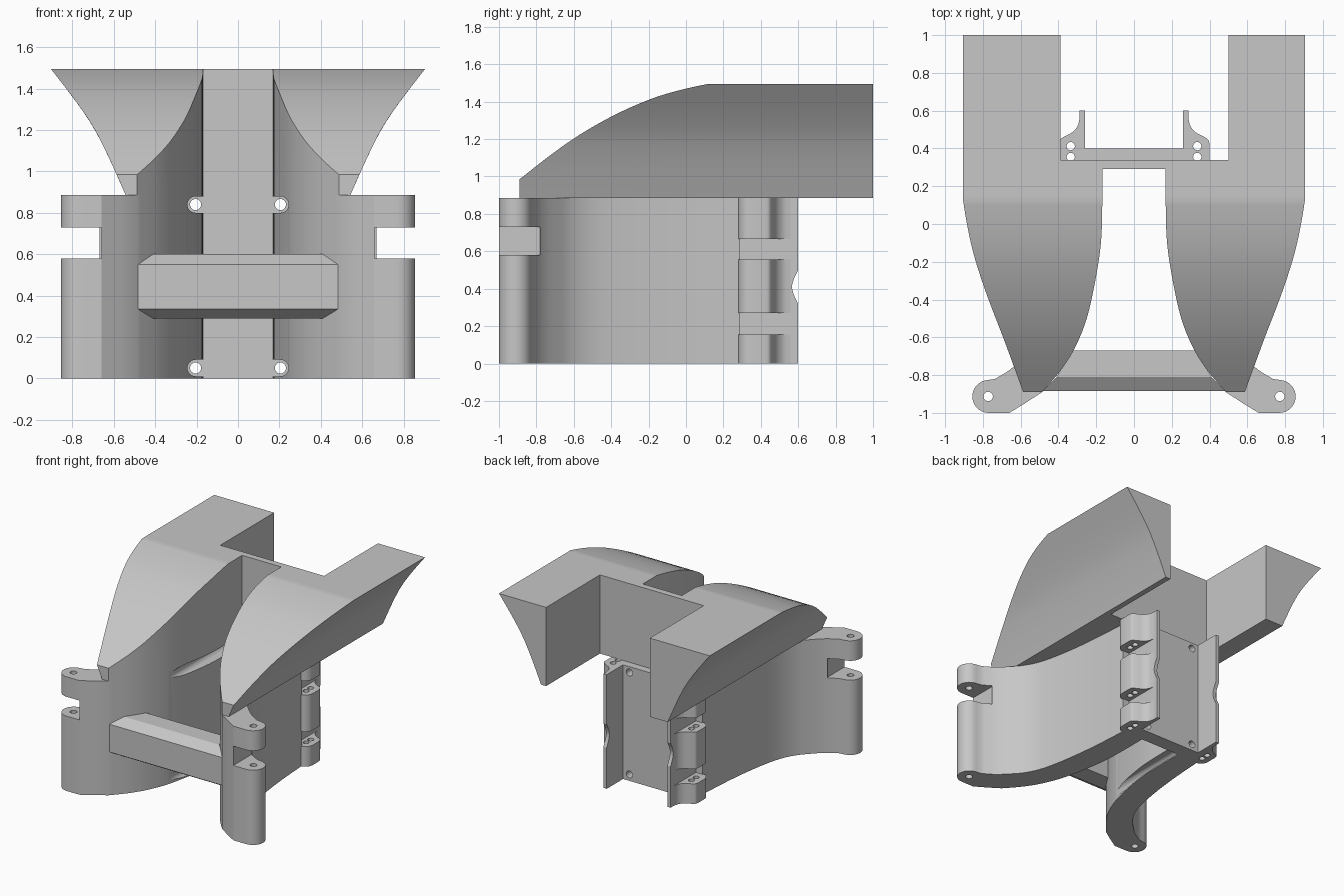
import bpy, bmesh, math
from mathutils import Vector

if "Cube" in bpy.data.objects:
    bpy.data.objects.remove(bpy.data.objects["Cube"])

grey = bpy.data.materials.new("plain_grey")
grey.diffuse_color = (0.57, 0.57, 0.57, 1)
grey.use_nodes = True
grey.node_tree.nodes["Principled BSDF"].inputs["Base Color"].default_value = grey.diffuse_color
H = 0.885   # height of the lower body
TOP = 1.495


def make(name, bm, smooth=True):
    bmesh.ops.remove_doubles(bm, verts=bm.verts, dist=1e-5)
    bmesh.ops.dissolve_degenerate(bm, edges=bm.edges, dist=1e-5)
    bmesh.ops.recalc_face_normals(bm, faces=bm.faces)
    me = bpy.data.meshes.new(name)
    bm.to_mesh(me)
    bm.free()
    me.materials.append(grey)
    ob = bpy.data.objects.new(name, me)
    bpy.context.collection.objects.link(ob)
    if smooth:
        shade(ob)
    return ob


def shade(ob):
    bpy.ops.object.select_all(action='DESELECT')
    ob.select_set(True)
    bpy.context.view_layer.objects.active = ob
    bpy.ops.object.shade_smooth_by_angle(angle=math.radians(25))


def add_prism(bm, pts, a, b, axis):
    """Extrude a 2D outline from a to b along an axis."""
    place = {'x': lambda p, t: (t, p[0], p[1]),
             'y': lambda p, t: (p[0], t, p[1]),
             'z': lambda p, t: (p[0], p[1], t)}[axis]
    lo = [bm.verts.new(place(p, a)) for p in pts]
    hi = [bm.verts.new(place(p, b)) for p in pts]
    n = len(pts)
    bm.faces.new(lo)
    bm.faces.new(hi[::-1])
    for i in range(n):
        bm.faces.new((lo[i], hi[i], hi[(i + 1) % n], lo[(i + 1) % n]))


def prism(name, pts, a, b, axis):
    bm = bmesh.new()
    add_prism(bm, pts, a, b, axis)
    return make(name, bm)


def rect(x0, x1, y0, y1):
    return [(x0, y0), (x1, y0), (x1, y1), (x0, y1)]


def arc(cx, cy, r, a0, a1, n):
    return [(cx + r * math.cos(math.radians(a0 + (a1 - a0) * i / n)),
             cy + r * math.sin(math.radians(a0 + (a1 - a0) * i / n))) for i in range(n + 1)]


def circle(cx, cy, r, n=20):
    return arc(cx, cy, r, 0, 360, n)[:-1]


def flip(pts, s):
    return [(s * x, y) for x, y in pts]


def spline(pts, k=4):
    """Smooth curve through the points."""
    p = [Vector(q) for q in pts]
    p = [2 * p[0] - p[1]] + p + [2 * p[-1] - p[-2]]
    out = []
    for a, b, c, d in zip(p, p[1:], p[2:], p[3:]):
        for i in range(k):
            t = i / k
            out.append(tuple(0.5 * (2 * b + (c - a) * t + (2 * a - 5 * b + 4 * c - d) * t * t
                                    + (3 * b - a - 3 * c + d) * t ** 3)))
    return out + [tuple(pts[-1])]


def lookup(curve, t):
    if t <= curve[0][0]:
        return curve[0][1]
    for (a, u), (b, v) in zip(curve, curve[1:]):
        if t <= b:
            return u + (v - u) * (t - a) / (b - a)
    return curve[-1][1]


def cut(ob, shapes):
    """Subtract prisms given as (outline, a, b, axis)."""
    bm = bmesh.new()
    for s in shapes:
        add_prism(bm, *s)
    cutter = make("cutter", bm, False)
    mod = ob.modifiers.new("cut", 'BOOLEAN')
    mod.object, mod.operation, mod.solver = cutter, 'DIFFERENCE', 'EXACT'
    bpy.context.view_layer.objects.active = ob
    bpy.ops.object.modifier_apply(modifier="cut")
    bpy.data.objects.remove(cutter)
    shade(ob)


# Shared curves: inner side in plan (y, x), wing top (y, z), wing flank (z, x)
inner = spline([(-0.89, 0.487), (-0.82, 0.425), (-0.75, 0.37), (-0.65, 0.31), (-0.5, 0.25),
                (-0.3, 0.205), (-0.1, 0.175), (0.1, 0.168), (0.29, 0.168)])
crest = spline([(-0.89, 0.985), (-0.75, 1.095), (-0.6, 1.203), (-0.45, 1.293), (-0.3, 1.368),
                (-0.15, 1.428), (0, 1.47), (0.12, TOP)])
flank = spline([(H, 0.543), (0.985, 0.587), (1.1, 0.64), (1.22, 0.703), (1.35, 0.792), (TOP, 0.904)])
# Outer side of the wall in plan (x, y)
outer = spline([(0.345, 0.29), (0.365, 0), (0.395, -0.25), (0.44, -0.47), (0.50, -0.605),
                (0.58, -0.70), (0.655, -0.77), (0.735, -0.82)])
SCREW_Z = (0.05, 0.84)

for s, side, arm_x in ((-1, "left", 0.39), (1, "right", 0.5)):
    # Curved side wall with hinge knuckle
    plan = ([(x, y) for y, x in reversed(inner)] + [(0.57, -0.945), (0.66, -1.0)]
            + arc(0.769, -0.913, 0.087, -90, 85, 14) + outer[::-1])
    wall = prism(side + "_wall", flip(plan, s), 0, H, 'z')
    bores = [(flip(circle(0.772, -0.913, 0.025), s), -0.1, 1.0, 'z')]
    # Screw channels along the inner side
    for z in SCREW_Z:
        slot = [(0.1, z - 0.04)] + arc(0.205, z, 0.04, -90, 90, 12) + [(0.1, z + 0.04)]
        bores.append((flip(slot, s), -1.1, 0.32, 'y'))
    cut(wall, [(flip(rect(0.66, 0.95, -1.1, -0.78), s), 0.58, 0.73, 'z')])
    cut(wall, bores)

    # Upper wing with its rear arm
    bm = bmesh.new()
    ys = [y for y, _ in inner] + [0.12, 0.34]
    stations = [(y, lookup(inner, y)) for y in sorted(ys)] + [(0.34, arm_x), (1.0, arm_x)]
    rings = []
    for y, xi in stations:
        zt = lookup(crest, y)
        ring = [(xi, H), (xi, zt)]
        for i in range(11):
            z = zt + (H - zt) * i / 10
            ring.append((lookup(flank, z), z))
        rings.append([bm.verts.new((s * x, y, z)) for x, z in ring])
    n = len(rings[0])
    for a, b in zip(rings, rings[1:]):
        for i in range(n):
            j = (i + 1) % n
            bm.faces.new((a[i], a[j], b[j], b[i]))
    bm.faces.new(rings[0])
    bm.faces.new(rings[-1])
    make(side + "_wing", bm)

    # Rear fin with a rounded notch in its edge
    notch = spline([(0.6, 0.32), (0.578, 0.365), (0.567, 0.41), (0.578, 0.455), (0.6, 0.50)])
    fin = [(0.40, 0), (0.6, 0)] + notch + [(0.6, H), (0.40, H)]
    prism(side + "_fin", fin, s * 0.26, s * 0.288, 'x')

    # Three drilled lugs with an S-shaped outline
    lug = ([(0.27, 0.28)] + arc(0.335, 0.345, 0.065, -90, 0, 8)
           + spline([(0.40, 0.425), (0.393, 0.446), (0.365, 0.465), (0.325, 0.487),
                     (0.298, 0.52), (0.288, 0.56)]) + [(0.27, 0.56)])
    for i, (z0, z1) in enumerate(((0, 0.155), (0.27, 0.555), (0.665, H))):
        ob = prism(f"{side}_lug_{i + 1}", flip(lug, s), z0, z1, 'z')
        cut(ob, [(flip(circle(0.335, y, 0.022, 16), s), -0.1, 1.0, 'z') for y in (0.355, 0.412)])

# Back plate with four screw holes, and the tall web above it
plate = prism("back_plate", rect(-0.288, 0.288, 0.29, 0.40), 0, H, 'z')
cut(plate, [(circle(s * 0.205, z, 0.027), 0.2, 0.5, 'y') for s in (-1, 1) for z in SCREW_Z])
prism("upper_web", rect(-0.168, 0.168, 0.29, 0.34), H, TOP, 'z')

# Front cross bar with chamfered front
bm = bmesh.new()
ring0 = [(-0.485, 0.335), (0.485, 0.335), (0.485, 0.55), (-0.485, 0.55)]
ring1 = [(-0.41, 0.29), (0.41, 0.29), (0.41, 0.60), (-0.41, 0.60)]
ring2 = [(-0.32, 0.29), (0.32, 0.29), (0.32, 0.60), (-0.32, 0.60)]
rows = [[bm.verts.new((x, y, z)) for x, z in r]
        for r, y in ((ring0, -0.885), (ring1, -0.81), (ring2, -0.67))]
for a, b in zip(rows, rows[1:]):
    for i in range(4):
        j = (i + 1) % 4
        bm.faces.new((a[i], a[j], b[j], b[i]))
bm.faces.new(rows[0])
bm.faces.new(rows[-1])
make("cross_bar", bm, False)
